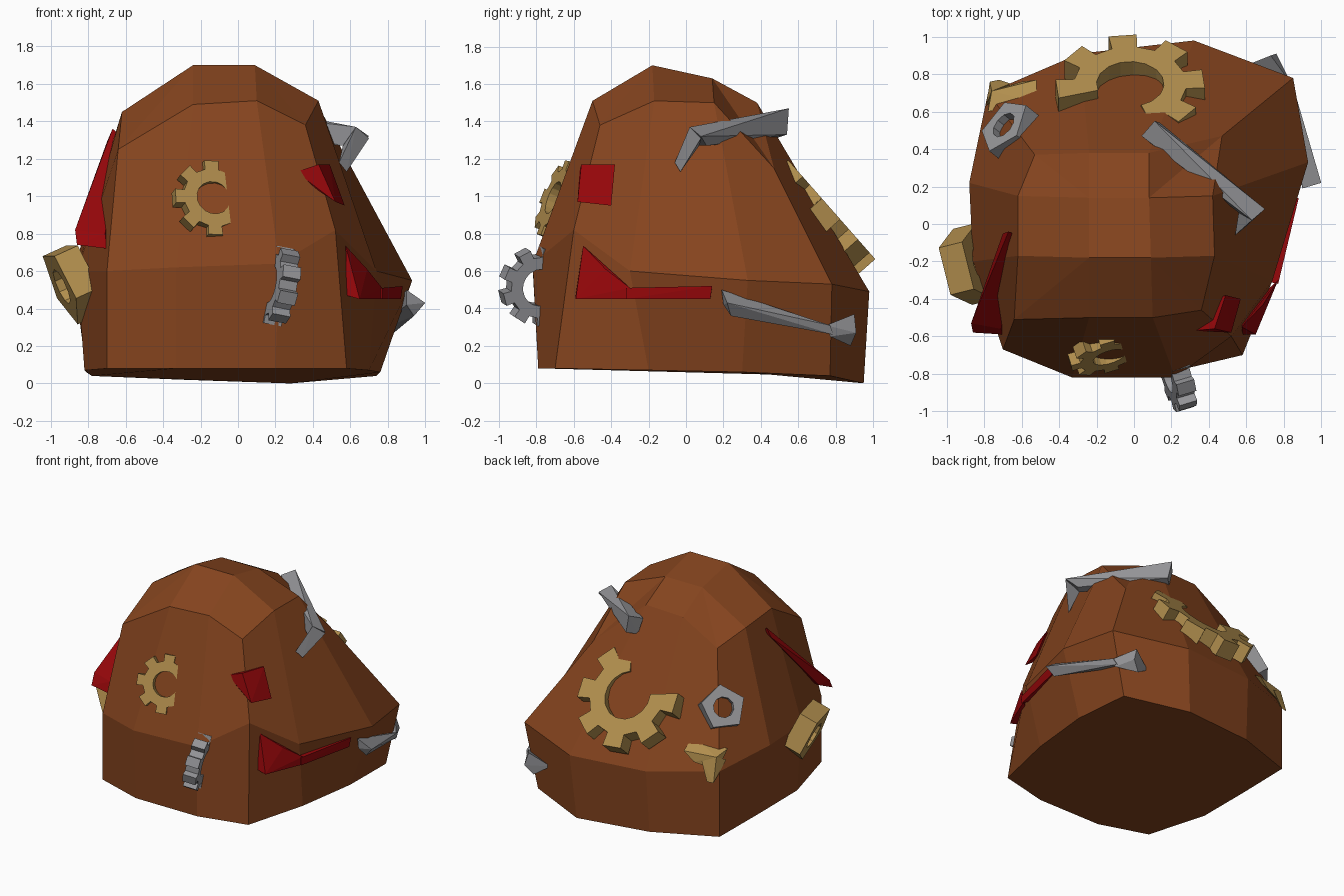
import bpy, bmesh, math
from mathutils import Vector

cube = bpy.data.objects.get("Cube")
if cube:
    bpy.data.objects.remove(cube, do_unlink=True)


def material(name, colour):
    mat = bpy.data.materials.new(name)
    mat.use_nodes = True
    mat.diffuse_color = (*colour, 1)
    mat.node_tree.nodes["Principled BSDF"].inputs["Base Color"].default_value = (*colour, 1)
    return mat


BROWN = material("rust brown", (0.235, 0.058, 0.013))
GOLD = material("dull brass", (0.44, 0.27, 0.075))
GREY = material("steel grey", (0.30, 0.30, 0.315))
RED = material("dark red", (0.30, 0.002, 0.003))


def finish(bm, name, mat):
    bmesh.ops.recalc_face_normals(bm, faces=bm.faces)
    mesh = bpy.data.meshes.new(name)
    bm.to_mesh(mesh)
    bm.free()
    mesh.materials.append(mat)
    obj = bpy.data.objects.new(name, mesh)
    bpy.context.collection.objects.link(obj)
    return obj


def chunk(name, mat, *hulls):
    """Angular scrap made of one or more convex pieces."""
    bm = bmesh.new()
    for points in hulls:
        verts = [bm.verts.new(p) for p in points]
        result = bmesh.ops.convex_hull(bm, input=verts)
        spare = [v for v in result["geom_interior"] if isinstance(v, bmesh.types.BMVert)]
        bmesh.ops.delete(bm, geom=spare, context='VERTS')
    return finish(bm, name, mat)


def ring_plate(name, mat, outline, hole, thick, centre, axis, closed=True):
    """Flat plate with a hole; outline holds (angle in degrees, radius)."""
    bm = bmesh.new()
    pairs = []
    for angle, radius in outline:
        a = math.radians(angle)
        d = Vector((math.cos(a), math.sin(a), 0))
        low = Vector((0, 0, -thick / 2))
        pairs.append((bm.verts.new(d * hole + low), bm.verts.new(d * radius + low)))
    following = pairs[1:] + (pairs[:1] if closed else [])
    for (a, b), (c, d) in zip(pairs, following):
        bm.faces.new((a, b, d, c))
    out = bmesh.ops.extrude_face_region(bm, geom=bm.faces[:], use_keep_orig=True)
    top = [v for v in out["geom"] if isinstance(v, bmesh.types.BMVert)]
    bmesh.ops.translate(bm, verts=top, vec=(0, 0, thick))
    obj = finish(bm, name, mat)
    obj.location = centre
    obj.rotation_mode = 'QUATERNION'
    obj.rotation_quaternion = Vector(axis).to_track_quat('Z', 'Y')
    return obj


def toothed(teeth, root, tip, start=0, sweep=360, missing=()):
    step = sweep / teeth
    points = []
    for i in range(teeth):
        high = root if i in missing else tip
        for part, radius in ((0, root), (0.42, root), (0.47, high), (0.95, high)):
            points.append((start + step * (i + part), radius))
    return points


def pentagon(radius, start):
    flat = radius * math.cos(math.pi / 5)
    return [(start + 36 * i, flat if i % 2 else radius) for i in range(10)]


# Mound: three rings of twelve points, front left corner first, and a crown patch
base = [(-.70, -.67, .08), (-.33, -.79, .08), (.20, -.79, .08), (.58, -.70, .08),
        (.70, -.20, .07), (.76, .30, .06), (.74, .77, .04), (.28, .95, 0),
        (-.30, .88, .02), (-.78, .70, .04), (-.81, .25, .06), (-.82, -.20, .07)]
belt = [(-.70, -.67, .6), (-.33, -.82, .62), (.22, -.82, .64), (.52, -.60, .82),
        (.74, -.30, .6), (.93, .33, .55), (.85, .78, .53), (.32, .98, .49),
        (-.29, .91, .5), (-.78, .70, .55), (-.88, .22, .6), (-.86, -.2, .6)]
shoulder = [(-.64, -.51, 1.25), (-.24, -.5, 1.49), (.10, -.5, 1.51), (.36, -.46, 1.38),
            (.43, -.17, 1.51), (.42, .15, 1.5), (.47, .47, 1.15), (.08, .38, 1.5),
            (-.24, .38, 1.49), (-.53, .37, 1.32), (-.62, .15, 1.42), (-.62, -.17, 1.45)]
crown = [(-.24, -.18, 1.7), (.09, -.18, 1.7), (.08, .14, 1.63), (-.24, .14, 1.63)]
bm = bmesh.new()
rings = [[bm.verts.new(p) for p in ring] for ring in (base, belt, shoulder)]
peak = [bm.verts.new(p) for p in crown]
bm.faces.new(rings[0])
for lower, upper in zip(rings, rings[1:]):
    for i in range(12):
        j = (i + 1) % 12
        bm.faces.new((lower[i], lower[j], upper[j], upper[i]))
rim = rings[2]
for side in range(4):
    c = side * 3
    a, b = peak[side], peak[(side + 1) % 4]
    bm.faces.new((rim[c - 1], rim[c], a))
    bm.faces.new((rim[c], rim[c + 1], a))
    bm.faces.new((rim[c + 1], rim[c + 2], b, a))
bm.faces.new(peak)
finish(bm, "scrap_mound", BROWN)

# Gears and nuts half sunk in the mound
ring_plate("back_broken_gear", GOLD, toothed(6, .30, .40, 109, 270), .18, .13,
           (-.02, .70, .92), (0, .75, .66), closed=False)
ring_plate("front_gear", GOLD, toothed(8, .165, .215, -35, missing=(7,)), .092, .07,
           (-.14, -.68, .98), (.28, -.89, .36))
ring_plate("front_upright_gear", GREY, toothed(9, .165, .21, 10), .10, .10,
           (.22, -.79, .52), (.93, .28, -.18))
ring_plate("back_nut", GREY, pentagon(.165, 90), .075, .11,
           (-.66, .50, .935), (-.65, .52, .53))
ring_plate("side_nut", GOLD, pentagon(.22, 126), .10, .14,
           (-.88, -.22, .545), (-.88, -.22, -.40))

# Red shards
chunk("left_red_shard", RED,
      [(-.67, -.04, 1.36), (-.62, -.06, 1.32), (-.70, -.05, 1.29), (-.87, -.53, .82),
       (-.86, -.58, .74), (-.70, -.59, .72), (-.71, -.56, .80), (-.83, -.45, .80)])
chunk("small_red_shard", RED,
      [(.31, -.57, 1.13), (.43, -.56, 1.17), (.49, -.38, 1.17), (.37, -.43, 1.15),
       (.57, -.40, .95), (.52, -.58, .97), (.43, -.57, 1.03)])
chunk("long_red_shard", RED,
      [(.575, -.55, .735), (.58, -.59, .47), (.65, -.59, .45), (.77, -.30, .51),
       (.69, -.43, .61), (.77, -.30, .45), (.60, -.45, .5)],
      [(.77, -.32, .51), (.77, -.32, .45), (.68, -.3, .5),
       (.88, .14, .52), (.87, .13, .45), (.78, .14, .5)])

# Bent grey bar near the top
chunk("upper_bent_bar", GREY,
      [(.04, .47, 1.44), (.11, .55, 1.47), (.08, .48, 1.31), (.14, .54, 1.33),
       (.63, .02, 1.37), (.70, .08, 1.32), (.56, .06, 1.27), (.61, .11, 1.27)],
      [(.63, .02, 1.37), (.70, .08, 1.31), (.56, .07, 1.27),
       (.54, -.06, 1.18), (.58, -.03, 1.13)])

# Flared grey bar low on the side
chunk("lower_flared_bar", GREY,
      [(1.0, .22, .43), (.90, .19, .50), (.90, .20, .42), (.94, .24, .36),
       (.84, .77, .31), (.82, .79, .26), (.74, .77, .28)],
      [(.84, .75, .31), (.82, .77, .25), (.73, .90, .37),
       (.76, .91, .27), (.70, .88, .2), (.58, .84, .28)])

# Brass scrap at the back corner: a bar with a downward prong
chunk("back_brass_scrap", GOLD,
      [(-.52, .77, .67), (-.76, .71, .66), (-.52, .65, .74), (-.78, .60, .69),
       (-.60, .76, .60), (-.77, .71, .56)],
      [(-.79, .63, .62), (-.76, .71, .66), (-.66, .75, .62),
       (-.77, .76, .48), (-.72, .77, .48)])
